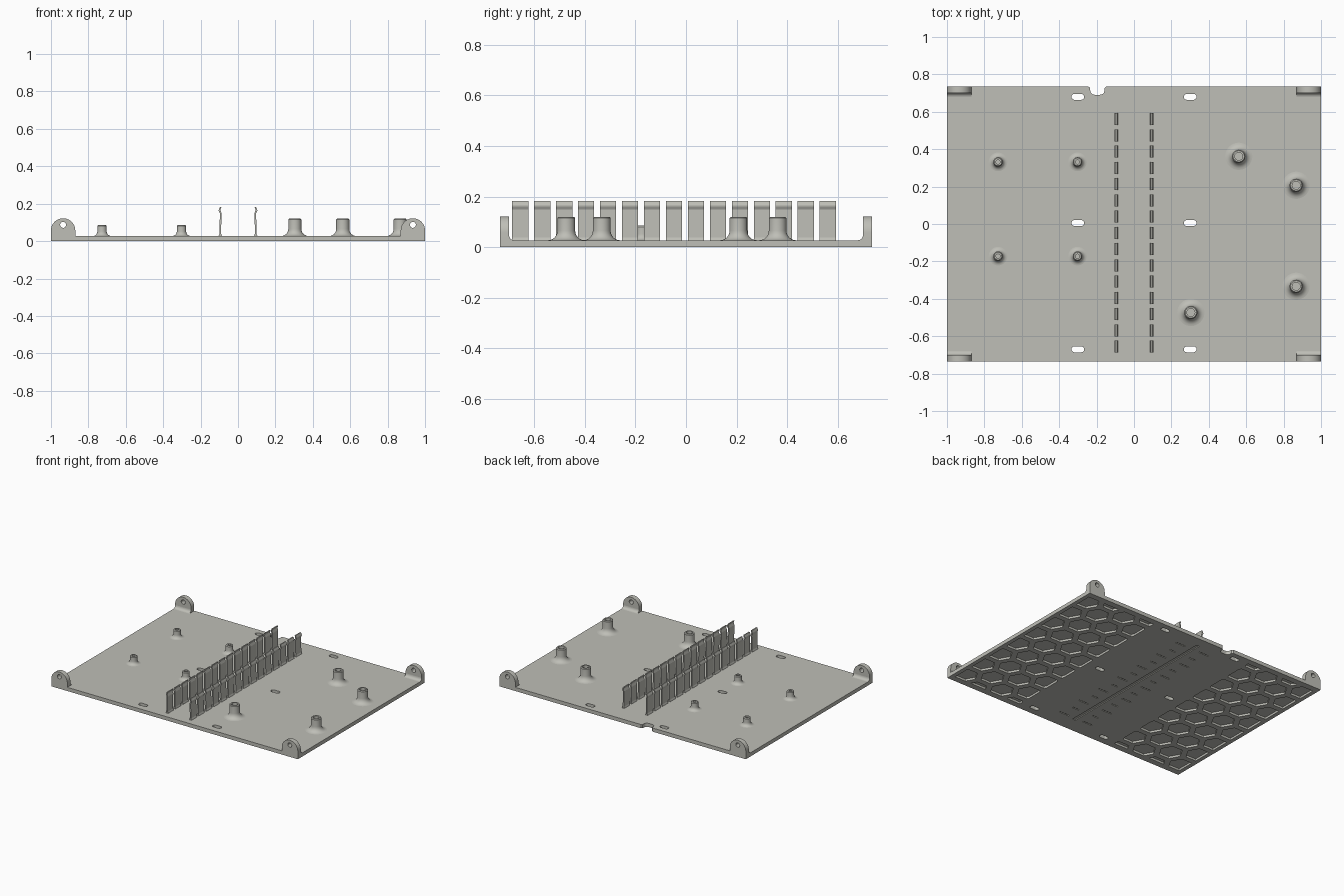
import bpy, bmesh, math
from mathutils import Vector

if "Cube" in bpy.data.objects:
    bpy.data.objects.remove(bpy.data.objects["Cube"])

T = 0.027            # plate thickness
HY = 0.735           # half depth of the plate
grey = bpy.data.materials.new("warm grey")
grey.diffuse_color = (0.52, 0.52, 0.475, 1)
grey.use_nodes = True
grey.node_tree.nodes["Principled BSDF"].inputs["Base Color"].default_value = grey.diffuse_color


def finish(bm, name, smooth=False):
    bmesh.ops.recalc_face_normals(bm, faces=bm.faces)
    me = bpy.data.meshes.new(name)
    bm.to_mesh(me)
    bm.free()
    ob = bpy.data.objects.new(name, me)
    bpy.context.collection.objects.link(ob)
    me.materials.append(grey)
    if smooth:
        bpy.ops.object.select_all(action='DESELECT')
        ob.select_set(True)
        bpy.context.view_layer.objects.active = ob
        bpy.ops.object.shade_smooth_by_angle(angle=math.radians(35))
    return ob


def prism(bm, pts, offset):
    """Extrude a flat outline along an offset vector."""
    f = bm.faces.new([bm.verts.new(p) for p in pts])
    ext = bmesh.ops.extrude_face_region(bm, geom=[f])
    vs = [g for g in ext["geom"] if isinstance(g, bmesh.types.BMVert)]
    bmesh.ops.translate(bm, verts=vs, vec=offset)


def box(bm, x0, x1, y0, y1, z0, z1):
    prism(bm, [(x0, y0, z0), (x1, y0, z0), (x1, y1, z0), (x0, y1, z0)],
          (0, 0, z1 - z0))


def arc(cx, cy, r, a0, a1, n):
    return [(cx + r * math.cos(math.radians(a0 + (a1 - a0) * i / n)),
             cy + r * math.sin(math.radians(a0 + (a1 - a0) * i / n)))
            for i in range(n + 1)]


def cut(ob, cutter):
    m = ob.modifiers.new("cut", 'BOOLEAN')
    m.operation, m.solver, m.object = 'DIFFERENCE', 'EXACT', cutter
    cutter.hide_render = True
    cutter.hide_viewport = True


# Base plate, with the rounded cable notch in its back edge
bm = bmesh.new()
notch = ([(-0.148, HY), (-0.158, HY - 0.008)]
         + arc(-0.181, 0.714, 0.023, 0, -90, 6)
         + arc(-0.211, 0.714, 0.023, -90, -180, 6)
         + [(-0.234, HY - 0.008), (-0.244, HY)])
outline = [(-1, -HY), (1, -HY), (1, HY)] + notch + [(-1, HY)]
prism(bm, [(x, y, 0) for x, y in outline], (0, 0, T))
plate = finish(bm, "base_plate")

# Oval through slots
bm = bmesh.new()
for x in (-0.3, 0.3):
    for y in (-0.67, 0.005, 0.68):
        pts = (arc(x + 0.018, y, 0.016, -90, 90, 8)
               + arc(x - 0.018, y, 0.016, 90, 270, 8))
        prism(bm, [(a, b, -0.02) for a, b in pts], (0, 0, 0.08))
cut(plate, finish(bm, "slot_cutter"))

# Honeycomb pockets under both sides, clipped to a rectangle
bm = bmesh.new()
S = 0.18
for side in (-1, 1):
    x0, x1 = sorted((side * 0.41, side * 0.97))
    for i in range(-1, 5):
        for j in range(-5, 6):
            cx = side * (0.46 + i * S * 0.866)
            cy = (j + 0.5 * (i % 2)) * S
            r = (S - 0.04) / math.sqrt(3)
            tmp = bmesh.new()
            tmp.faces.new([tmp.verts.new((x, y, 0))
                           for x, y in arc(cx, cy, r, 0, 300, 5)])
            for co, no in (((x0, 0, 0), (-1, 0, 0)), ((x1, 0, 0), (1, 0, 0)),
                           ((0, -0.69, 0), (0, -1, 0)), ((0, 0.69, 0), (0, 1, 0))):
                bmesh.ops.bisect_plane(tmp, geom=tmp.verts[:] + tmp.edges[:] + tmp.faces[:],
                                       plane_co=co, plane_no=no, clear_outer=True)
            for f in tmp.faces:
                if f.calc_area() > 0.0005:
                    prism(bm, [(v.co.x, v.co.y, -0.02) for v in f.verts], (0, 0, 0.035))
            tmp.free()
cut(plate, finish(bm, "honeycomb_cutter"))

# Ruler grooves under the middle
bm = bmesh.new()
box(bm, -0.012, 0.012, -0.62, 0.66, -0.02, 0.006)
for k in range(-6, 7):
    length = 0.08 if k % 2 == 0 else 0.05
    for s in (-1, 1):
        a, b = sorted((s * 0.06, s * (0.06 + length)))
        box(bm, a, b, k * 0.1 - 0.004, k * 0.1 + 0.004, -0.02, 0.005)
cut(plate, finish(bm, "ruler_cutter"))

# Corner lugs: arched ears with a screw hole and a curved foot
for sx in (-1, 1):
    for sy in (-1, 1):
        bm = bmesh.new()
        r, cx, cz = 0.065, sx * 0.935, 0.057
        pts = ([(cx - r, T - 0.01), (cx + r, T - 0.01)]
               + arc(cx, cz, r, 0, 180, 20))
        prism(bm, [(x, sy * HY, z) for x, z in pts], (0, -sy * 0.035, 0))
        lug = finish(bm, "corner_lug", True)
        bm = bmesh.new()
        prism(bm, [(x, sy * HY + 0.05, z) for x, z in arc(cx, 0.087, 0.016, 0, 345, 23)],
              (0, -0.1, 0))
        cut(lug, finish(bm, "lug_hole_cutter"))
        bm = bmesh.new()
        yi, f = HY - 0.0351, 0.022
        foot = [(yi, T - 0.002), (yi, T + f)] + arc(yi - f, T + f, f, 0, -90, 6)[1:] + [(yi - f, T - 0.002)]
        prism(bm, [(cx - r, sy * y, z) for y, z in foot], (2 * r, 0, 0))
        finish(bm, "lug_foot", True)


# Screw posts: turned profile with a flared foot and a blind hole
def post(name, x, y, r, h, hole, flare):
    prof = [(r + flare - p, T + flare - q) for p, q in
            ((flare * math.sin(a), flare * math.cos(a))
             for a in [math.radians(15 * i) for i in range(7)])]
    prof += [(r, h - 0.005), (r - 0.005, h), (hole, h), (hole, T + 0.005), (0, T + 0.005)]
    prof = [(r + flare, T - 0.003)] + prof
    bm = bmesh.new()
    vs = [bm.verts.new((a, 0, z)) for a, z in prof]
    es = [bm.edges.new(p) for p in zip(vs, vs[1:])]
    bmesh.ops.spin(bm, geom=vs + es, cent=(0, 0, 0), axis=(0, 0, 1),
                   angle=math.tau, steps=32, use_merge=True)
    bmesh.ops.remove_doubles(bm, verts=bm.verts, dist=1e-5)
    bmesh.ops.translate(bm, verts=bm.verts, vec=(x, y, 0))
    ob = finish(bm, name, True)


for x in (-0.727, -0.302):
    for y in (0.332, -0.172):
        post("small_post", x, y, 0.025, 0.085, 0.011, 0.025)
for x, y in ((0.56, 0.362), (0.867, 0.207), (0.867, -0.333), (0.304, -0.473)):
    post("large_post", x, y, 0.035, 0.12, 0.021, 0.038)

# Two rows of cable clip fingers with hooked tips
profile = [(0.085, T - 0.003), (0.105, T - 0.003), (0.099, T + 0.012),
           (0.097, 0.148), (0.103, 0.160), (0.103, 0.167), (0.097, 0.182),
           (0.089, 0.182), (0.094, 0.166), (0.089, 0.150), (0.090, T + 0.012)]
for s, name in ((-1, "left_clip_row"), (1, "right_clip_row")):
    bm = bmesh.new()
    for k in range(15):
        y = -0.687 + k * 0.0868
        prism(bm, [(s * x, y, z) for x, z in profile], (0, 0.064, 0))
    finish(bm, name)
